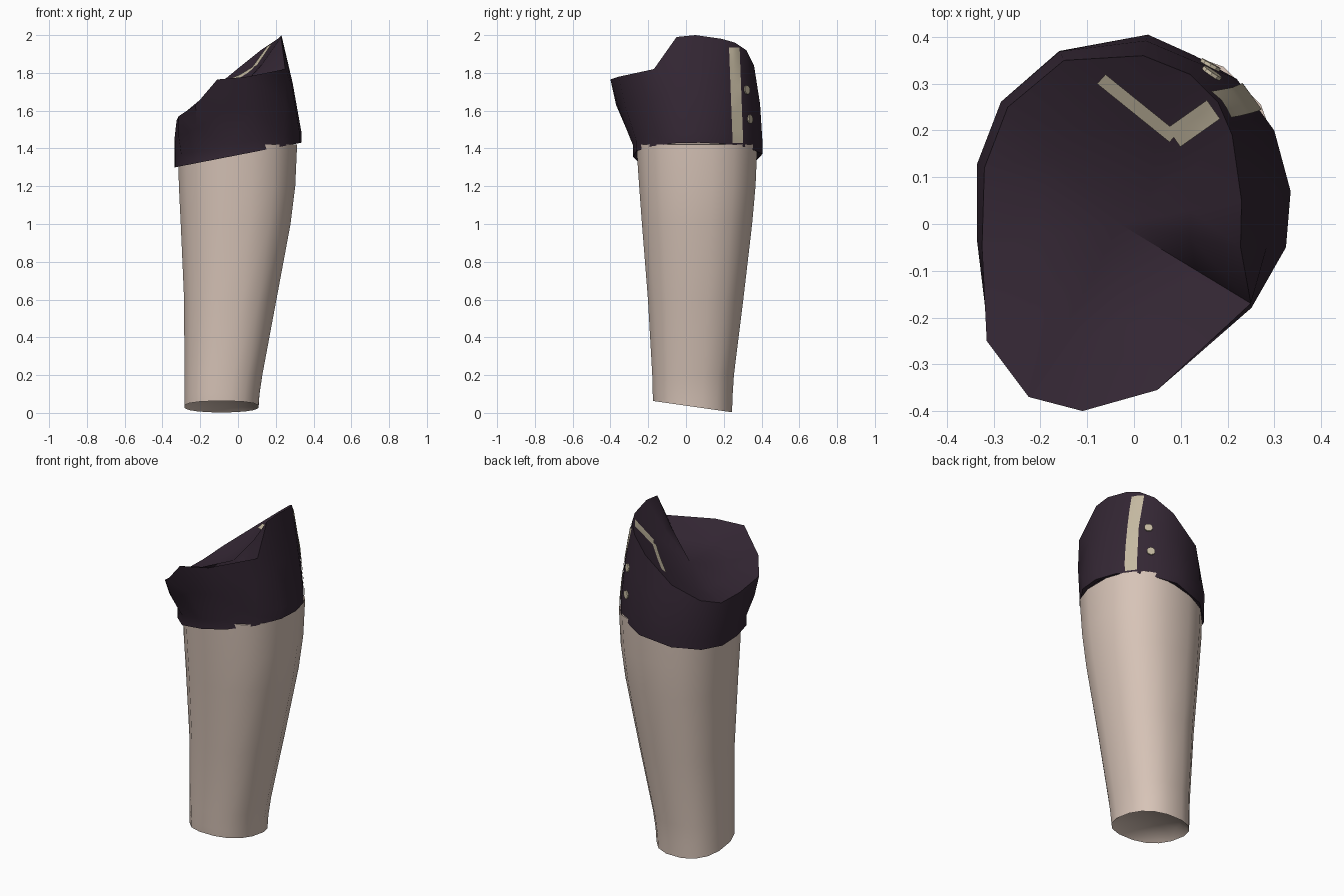
import bpy, bmesh, math
from mathutils import Vector
from mathutils.bvhtree import BVHTree

if "Cube" in bpy.data.objects:
    bpy.data.objects.remove(bpy.data.objects["Cube"])


def material(name, rgb):
    m = bpy.data.materials.new(name)
    m.diffuse_color = (*rgb, 1)
    m.use_nodes = True
    m.node_tree.nodes["Principled BSDF"].inputs["Base Color"].default_value = m.diffuse_color
    return m


SKIN = material("pale skin", (0.68, 0.55, 0.475))
CLOTH = material("dark plum cloth", (0.034, 0.020, 0.034))
TRIM = material("beige trim", (0.56, 0.49, 0.36))


def finish(bm, name, mat, angle=40, recalc=True):
    if recalc:
        bmesh.ops.recalc_face_normals(bm, faces=bm.faces)
    me = bpy.data.meshes.new(name)
    bm.to_mesh(me)
    bm.free()
    ob = bpy.data.objects.new(name, me)
    bpy.context.collection.objects.link(ob)
    me.materials.append(mat)
    bpy.ops.object.select_all(action='DESELECT')
    ob.select_set(True)
    bpy.context.view_layer.objects.active = ob
    bpy.ops.object.shade_smooth_by_angle(angle=math.radians(angle))
    return ob


def loft(rings, first=None, last=None):
    """Skin a list of closed rings, with optional fan centres at both ends."""
    bm = bmesh.new()
    vs = [[bm.verts.new(p) for p in r] for r in rings]
    n = len(vs[0])
    for a, b in zip(vs, vs[1:]):
        for i in range(n):
            j = (i + 1) % n
            bm.faces.new((a[i], a[j], b[j], b[i]))
    for ring, centre in ((vs[0], first), (vs[-1], last)):
        if centre:
            c = bm.verts.new(centre)
            for i in range(n):
                bm.faces.new((ring[i], ring[(i + 1) % n], c))
    return bm


# Forearm: rounded sections (z, x min, x max, y min, y max)
def section(z, x0, x1, y0, y1, n=16, tilt=0.0):
    pts = []
    for i in range(n):
        a = 2 * math.pi * (i + 0.5) / n
        c, s = math.cos(a), math.sin(a)
        c = math.copysign(abs(c) ** 0.85, c) * 1.01
        s = math.copysign(abs(s) ** 0.85, s) * 1.01
        pts.append(Vector(((x0 + x1) / 2 + c * (x1 - x0) / 2,
                           (y0 + y1) / 2 + s * (y1 - y0) / 2,
                           z - tilt * s)))
    return pts


arm_rings = [
    section(0.075, -.24, .06, -.12, .19, tilt=.02),
    section(0.033, -.285, .11, -.175, .245, tilt=.03),
    section(0.10, -.285, .115, -.178, .248, tilt=.01),
    section(0.20, -.285, .13, -.18, .255),
    section(0.60, -.287, .205, -.203, .305),
    section(1.00, -.305, .28, -.235, .352),
    section(1.20, -.315, .305, -.25, .37),
    section(1.42, -.32, .315, -.265, .38),
]
finish(loft(arm_rings, first=(-.09, .04, .08), last=(0, .05, 1.45)), "forearm", SKIN, 50)

# Sleeve: hem outline and slanted, flared top rim
hem = [(.335, .07), (.3, .2), (.22, .31), (.13, .36), (.03, .405), (-.16, .37),
       (-.285, .26), (-.335, .13), (-.33, -.02), (-.3, -.15), (-.2, -.25),
       (-.05, -.28), (.1, -.265), (.24, -.18), (.325, -.05)]
rim = [(.23, .05, 2.0), (.21, .19, 1.98), (.18, .26, 1.96), (.12, .32, 1.92),
       (.02, .36, 1.84), (-.15, .35, 1.70), (-.27, .25, 1.6), (-.32, .12, 1.55),
       (-.325, -.05, 1.55), (-.315, -.25, 1.57), (-.225, -.37, 1.63),
       (-.11, -.4, 1.765), (.05, -.355, 1.78), (.25, -.17, 1.82), (.228, -.05, 1.99)]
hem = [Vector((x, y, 1.365 + .195 * x)) for x, y in hem]
rim = [Vector(p) for p in rim]
cap = Vector((-.03, 0, 1.67))
up = Vector((0, 0, .06))


def between(t, bulge):
    out = []
    for h, r in zip(hem, rim):
        p = (h + up).lerp(r, t)
        out.append(Vector((p.x * bulge, p.y * bulge, p.z)))
    return out


under = [Vector((p.x * .9, p.y * .9, p.z + .01)) for p in hem]
inner = [r.lerp(cap, .42) - Vector((0, 0, .02)) for r in rim]
sleeve_bm = loft([under, hem, between(0, 1), between(.5, 1.025), rim, inner], last=cap)
bmesh.ops.recalc_face_normals(sleeve_bm, faces=sleeve_bm.faces)
bmesh.ops.triangulate(sleeve_bm, faces=sleeve_bm.faces)
tree = BVHTree.FromBMesh(sleeve_bm)
finish(sleeve_bm, "sleeve", CLOTH, 42)


# Trim stripe: thin ribbon projected on to the sleeve
def ribbon(name, path, side, direction, steps=14):
    path = [Vector(p) for p in path]
    side, direction = Vector(side), Vector(direction)
    bm = bmesh.new()
    prev = None
    for a, b in zip(path, path[1:]):
        for k in range(steps + 1):
            row = []
            for w in (-1, -.33, .33, 1):
                o = a.lerp(b, k / steps) + side * w
                hit, nor, _, _ = tree.ray_cast(o, direction)
                if hit:
                    row.append(bm.verts.new(hit - direction * .006))
            if len(row) < 4:
                prev = None
                continue
            if prev:
                for i in range(3):
                    f = bm.faces.new((prev[i], prev[i + 1], row[i + 1], row[i]))
                    f.normal_update()
                    if f.normal.dot(direction) > 0:
                        f.normal_flip()
            prev = row
    finish(bm, name, TRIM, 60, recalc=False)


ribbon("outer_stripe", [(1, .275, 1.43), (1, .255, 1.955)], (0, .028, 0), (-1, 0, 0), 24)
ribbon("top_stripe_upper", [(.17, .245, 3), (.085, .185, 3)], (-.014, .02, 0), (0, 0, -1))
ribbon("top_stripe_lower", [(.085, .185, 3), (-.07, .31, 3)], (.009, .010, 0), (0, 0, -1))

# Two round studs behind the stripe
for i, (y, z) in enumerate(((.32, 1.71), (.337, 1.555))):
    hit, nor, _, _ = tree.ray_cast(Vector((1, y, z)), Vector((-1, 0, 0)))
    bm = bmesh.new()
    bmesh.ops.create_cone(bm, cap_ends=True, segments=10, radius1=.024, radius2=.024, depth=.009)
    rot = nor.to_track_quat('Z', 'Y').to_matrix().to_4x4()
    bmesh.ops.transform(bm, matrix=rot, verts=bm.verts)
    bmesh.ops.translate(bm, vec=hit + nor * .003, verts=bm.verts)
    finish(bm, "stud_%d" % (i + 1), TRIM, 30)
